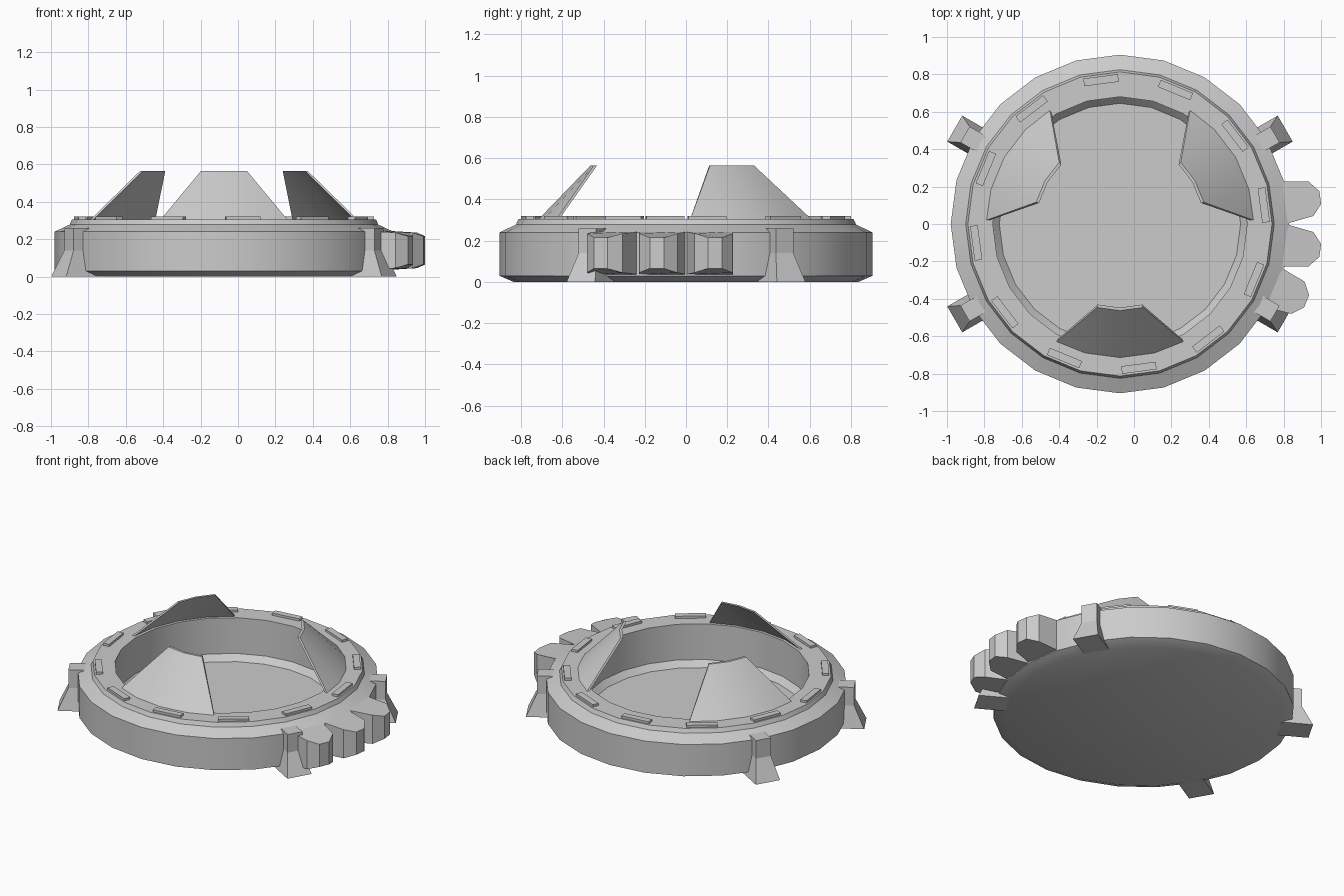
import bpy, bmesh
from math import radians, cos, sin
from mathutils import Matrix, Vector

if "Cube" in bpy.data.objects:
    bpy.data.objects.remove(bpy.data.objects["Cube"])

CX = -0.075          # axis of the round body
SEG = 24


def place(angle):
    """Local frame (radial, tangential, up) around the body axis."""
    return Matrix.Translation((CX, 0, 0)) @ Matrix.Rotation(radians(angle), 4, 'Z')


def finish(name, verts, faces, matrix=None, smooth=None):
    bm = bmesh.new()
    vs = [bm.verts.new(v) for v in verts]
    for f in faces:
        bm.faces.new([vs[i] for i in f])
    bmesh.ops.recalc_face_normals(bm, faces=bm.faces)
    mesh = bpy.data.meshes.new(name)
    bm.to_mesh(mesh)
    bm.free()
    if matrix:
        mesh.transform(matrix)
    ob = bpy.data.objects.new(name, mesh)
    bpy.context.collection.objects.link(ob)
    if smooth:
        bpy.ops.object.select_all(action='DESELECT')
        ob.select_set(True)
        bpy.context.view_layer.objects.active = ob
        bpy.ops.object.shade_smooth_by_angle(angle=radians(smooth))
    return ob


def loft(name, loops, matrix, smooth=None):
    """Closed solid through equal-length loops of points."""
    n, k = len(loops[0]), len(loops)
    faces = [(a * n + i, a * n + (i + 1) % n, (a + 1) * n + (i + 1) % n, (a + 1) * n + i)
             for a in range(k - 1) for i in range(n)]
    faces += [tuple(range(n))[::-1], tuple(range((k - 1) * n, k * n))]
    return finish(name, [p for l in loops for p in l], faces, matrix, smooth)


def circle(r, z):
    return [(r * cos(radians(360 * i / SEG)), r * sin(radians(360 * i / SEG)), z)
            for i in range(SEG)]


def rect(r0, r1, half, z):
    return [(r0, -half, z), (r1, -half, z), (r1, half, z), (r0, half, z)]


# Dish: outer wall, rolled rim, inner wall and sunken floor
profile = [(.835, 0), (.905, .03), (.905, .24), (.825, .278), (.813, .305),
           (.68, .305), (.68, .068), (.645, .03)]
loft("dish_body", [circle(r, z) for r, z in profile], place(0), 32)

# Raised tabs around the rim
for i in range(12):
    loft(f"rim_tab_{i + 1}", [rect(.755, .796, .093, z) for z in (.295, .32)],
         place(7.5 + 30 * i))

# Flared feet
for i, a in enumerate((30, 150, 210, 330)):
    loft(f"foot_{i + 1}", [rect(.83, 1.02, .08, 0), rect(.83, .957, .049, .14),
                           rect(.83, .957, .049, .26)], place(a))

# Gear-like teeth on the right side
outline = [(.86, -.118), (1.03, -.093), (1.08, -.035), (1.08, .035), (1.03, .093), (.86, .118)]
lows = {.86: .035, 1.03: .045, 1.08: .065}
for i, a in enumerate((7.5, -7.5, -22.5)):
    loft(f"tooth_{i + 1}", [[(r, t, lows[r]) for r, t in outline],
                            [(r, t, .28 - lows[r]) for r, t in outline]], place(a))


# Inward-leaning fins on the rim, cut from a cone shell
def arc(r, z, angles):
    return [(r * cos(radians(a)), r * sin(radians(a)), z) for a in angles]


base, top = (-28.4, -15, 0, 15, 28.4), (-15.4, 0, 15.4)
outer_faces = [(0, 1, 5), (1, 2, 6, 5), (2, 3, 7, 6), (3, 4, 7)]
edge = [0, 1, 2, 3, 4, 7, 6, 5]
fin_faces = outer_faces + [tuple(i + 8 for i in f[::-1]) for f in outer_faces]
fin_faces += [(a, b, b + 8, a + 8) for a, b in zip(edge, edge[1:] + edge[:1])]
fin_verts = (arc(.716, .303, base) + arc(.463, .565, top) +
             arc(.7, .303, base) + arc(.447, .565, top))
for i, a in enumerate((30, 150, 270)):
    finish(f"fin_{i + 1}", fin_verts, fin_faces, place(a), 30)
